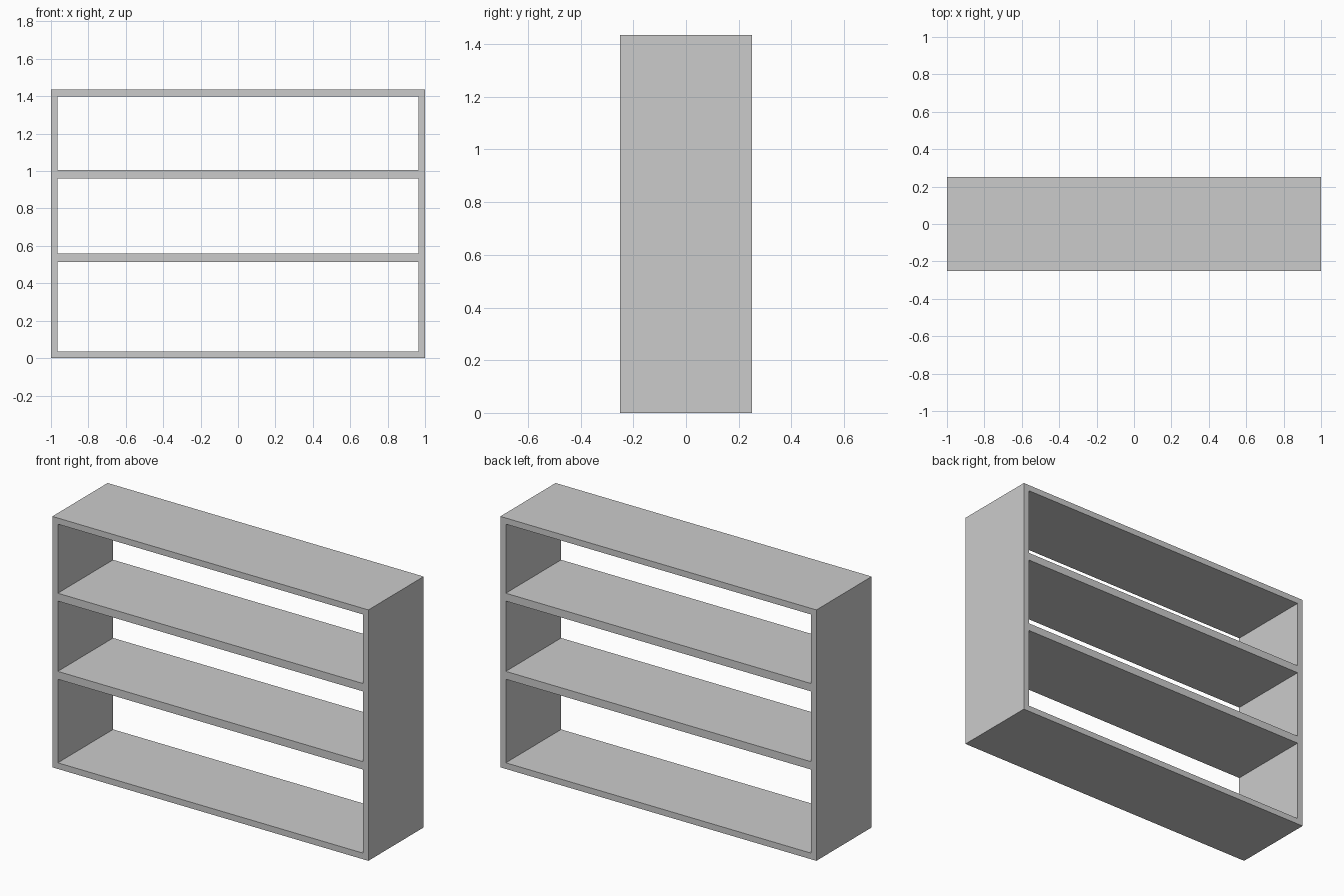
import bpy
import math

if "Cube" in bpy.data.objects:
    bpy.data.objects.remove(bpy.data.objects["Cube"])

W, D, H = 2.0, 0.5, 1.435   # overall size
T = 0.035                   # outer board thickness


def add_rect(curve, x0, x1, z0, z1):
    """Closed rectangular outline in the curve's 2D plane."""
    s = curve.splines.new('POLY')
    s.points.add(3)
    for p, (x, z) in zip(s.points, [(x0, z0), (x1, z0), (x1, z1), (x0, z1)]):
        p.co = (x, z, 0, 1)
    s.use_cyclic_u = True


# Carcass: outer outline with three compartments left open, extruded to depth
profile = bpy.data.curves.new("bookcase_frame", 'CURVE')
profile.dimensions = '2D'
profile.fill_mode = 'BOTH'
profile.extrude = D / 2
add_rect(profile, -W / 2, W / 2, 0, H)

# Compartments between the bottom board, two shelves and top board
for z0, z1 in [(T, 0.513), (0.558, 0.96), (1.005, H - T)]:
    add_rect(profile, -W / 2 + T, W / 2 - T, z0, z1)

frame = bpy.data.objects.new("bookcase_frame", profile)
frame.rotation_euler.x = math.pi / 2
bpy.context.collection.objects.link(frame)

# Turn the profile into a flat-faced mesh
bpy.context.view_layer.objects.active = frame
frame.select_set(True)
bpy.ops.object.convert(target='MESH')
bpy.ops.object.shade_flat()
